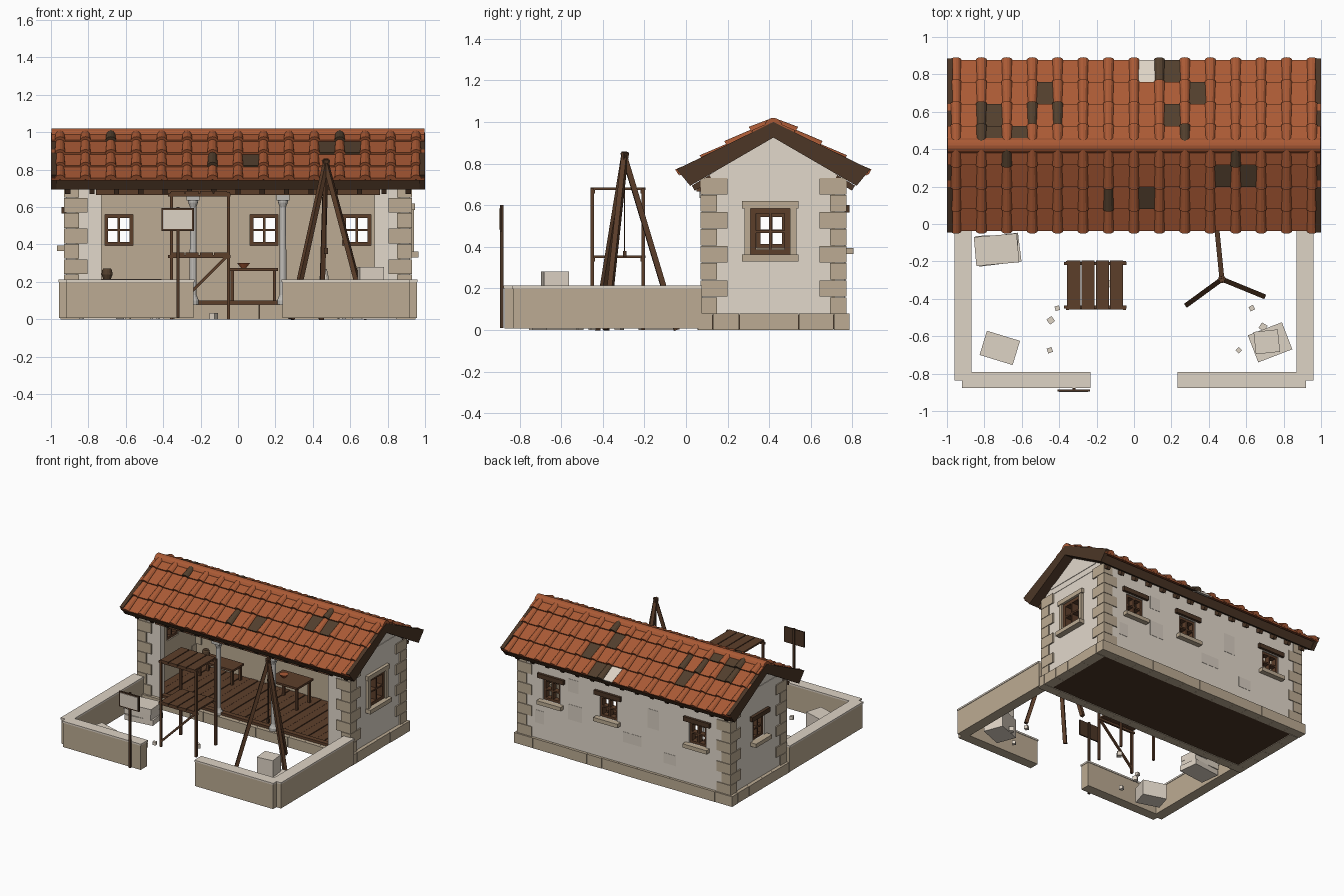
import bpy, bmesh, math, random
from mathutils import Matrix, Vector

if "Cube" in bpy.data.objects:
    bpy.data.objects.remove(bpy.data.objects["Cube"])

random.seed(4)

def lin(c):
    c /= 255
    return c / 12.92 if c < 0.04045 else ((c + 0.055) / 1.055) ** 2.4

COL = {"plaster": (226, 216, 203), "worn_plaster": (214, 205, 192), "tan_stone": (188, 171, 147),
       "pale_stone": (222, 211, 197), "column_grey": (190, 187, 182), "clay_tile": (170, 90, 53),
       "mossy_tile": (82, 63, 45), "wood": (92, 62, 42), "dark_wood": (76, 54, 38)}
MATS = {}
for n, c in COL.items():
    m = bpy.data.materials.new(n)
    m.diffuse_color = (*[lin(v) for v in c], 1)
    m.use_nodes = True
    m.node_tree.nodes["Principled BSDF"].inputs["Base Color"].default_value = m.diffuse_color
    MATS[n] = m

# ---- helpers: every part name + colour collects its pieces in one bmesh ----
PARTS = {}

def part(name, mat):
    return PARTS.setdefault((name, mat), bmesh.new())

def box(name, mat, x0, x1, y0, y1, z0, z1, rot=0):
    M = (Matrix.Translation(((x0 + x1) / 2, (y0 + y1) / 2, (z0 + z1) / 2)) @ Matrix.Rotation(math.radians(rot), 4, 'Z')
         @ Matrix.Diagonal((abs(x1 - x0), abs(y1 - y0), abs(z1 - z0), 1)))
    bmesh.ops.create_cube(part(name, mat), size=1, matrix=M)

def beam(name, mat, p, q, w):
    p, q = Vector(p), Vector(q)
    d = q - p
    M = Matrix.Translation((p + q) / 2) @ d.to_track_quat('Z', 'Y').to_matrix().to_4x4() @ Matrix.Diagonal((w, w, d.length, 1))
    bmesh.ops.create_cube(part(name, mat), size=1, matrix=M)

def loft(name, mat, a, b):
    """Closed solid between two matching outlines."""
    bm = part(name, mat)
    va, vb = [bm.verts.new(p) for p in a], [bm.verts.new(p) for p in b]
    n = len(a)
    fs = [bm.faces.new(va), bm.faces.new(vb[::-1])]
    fs += [bm.faces.new((va[i], vb[i], vb[(i + 1) % n], va[(i + 1) % n])) for i in range(n)]
    bmesh.ops.recalc_face_normals(bm, faces=fs)

def turned(name, mat, x, y, prof, seg=12):
    """Stack of frustums from (radius, z) points."""
    for (r0, z0), (r1, z1) in zip(prof, prof[1:]):
        ring = lambda r, z: [(x + r * math.cos(2 * math.pi * k / seg), y + r * math.sin(2 * math.pi * k / seg), z) for k in range(seg)]
        loft(name, mat, ring(r0, z0), ring(r1, z1))

def wall(name, axis, u0, u1, d0, dm, d1, holes, ztop=0.735):
    """Wall along x or y with window holes; tan lining d0..dm, plaster dm..d1."""
    def seg(a, b, z0, z1):
        for mat, e0, e1 in (("tan_stone", d0, dm), ("plaster", dm, d1)):
            if axis == 'x':
                box(name, mat, a, b, e0, e1, z0, z1)
            else:
                box(name, mat, e0, e1, a, b, z0, z1)
    u = u0
    for a, b, z0, z1 in holes:
        seg(u, a, 0.07, ztop)
        seg(a, b, 0.07, z0)
        seg(a, b, z1, ztop)
        u = b
    seg(u, u1, 0.07, ztop)

def window(axis, c, d0, d1, w, z0, z1, t):
    """Wooden frame and cross bars filling a hole."""
    bars = [(c - w, c - w + t, z0, z1), (c + w - t, c + w, z0, z1), (c - w, c + w, z0, z0 + t), (c - w, c + w, z1 - t, z1),
            (c - .006, c + .006, z0, z1), (c - w, c + w, (z0 + z1) / 2 - .006, (z0 + z1) / 2 + .006)]
    for a, b, e, f in bars:
        if axis == 'x':
            box("window_frame", "wood", a, b, d0, d1, e, f)
        else:
            box("window_frame", "wood", d0, d1, a, b, e, f)

# ---- walls and windows ----
WX = (-0.637, 0.14, 0.635)
wall("back_wall", 'x', -.92, .92, .70, .715, .765, [(c - .075, c + .075, .395, .56) for c in WX])
wall("left_wall", 'y', .08, .70, -.855, -.87, -.92, [(.34, .48, .395, .56)])
wall("right_wall", 'y', .08, .70, .855, .87, .92, [(.31, .50, .36, .585)])
for s in (-1, 1):
    box("front_wall", "plaster", s * .73, s * .87, .08, .13, .07, .735)
    loft("gable", "plaster", [(s * .87, .08, .725), (s * .87, .76, .725), (s * .87, .42, .94)],
         [(s * .923, .08, .725), (s * .923, .76, .725), (s * .923, .42, .94)])
    box("gable_band", "plaster", s * .92, s * .927, .17, .67, .77, .80)
for c in WX:
    window('x', c, .71, .755, .075, .395, .56, .018)
    box("window_lintel", "dark_wood", c - .115, c + .115, .75, .785, .565, .60)
    box("window_sill", "tan_stone", c - .105, c + .105, .75, .805, .365, .395)
window('y', .41, -.91, -.865, .07, .395, .56, .018)
box("window_lintel", "dark_wood", -.945, -.91, .30, .52, .565, .60)
box("window_sill", "tan_stone", -.968, -.91, .31, .51, .365, .395)
window('y', .405, .87, .925, .095, .36, .585, .026)
box("window_surround", "tan_stone", .91, .945, .27, .54, .585, .62)
box("window_surround", "tan_stone", .91, .965, .27, .54, .33, .362)
for a in (.28, .50):
    box("window_surround", "tan_stone", .91, .94, a, a + .03, .36, .585)
# worn plaster patches on the back wall
for x, z, w, h in ((-.30, .42, .10, .15), (-.15, .25, .16, .08), (.37, .30, .12, .12), (.40, .52, .09, .10), (-.45, .18, .11, .08), (.70, .2, .08, .1)):
    box("plaster_patch", "worn_plaster", x, x + w, .76, .767, z, z + h)

# ---- corner stones ----
for sx in (-1, 1):
    for front in (True, False):
        for i in range(8):
            lx, ly = (.125, .08) if i % 2 == 0 else (.08, .13)
            y0, y1 = (.07, .07 + ly) if front else (.772 - ly, .772)
            z = .078 + i * .082
            box("corner_stone", "tan_stone", sx * .93, sx * (.93 - lx), y0, y1, z, z + .079)

# ---- plinth blocks ----
def course(a, b):
    out = [a]
    while b - out[-1] > .24:
        out.append(out[-1] + random.uniform(.11, .17))
    return list(zip(out, out[1:] + [b]))

for y0, y1 in ((.055, .13), (.71, .787)):
    for a, b in course(-.95, .95):
        e = random.uniform(0, .004)
        box("plinth", "tan_stone", a, b - .001, y0 + e, y1 - e, 0, .08)
for s in (-1, 1):
    for a, b in course(.13, .71):
        box("plinth", "tan_stone", s * .87, s * (.95 - random.uniform(0, .004)), a, b - .001, 0, .08)

# ---- floor planks, porch beam, columns ----
box("floor_base", "dark_wood", -.88, .88, .12, .715, .005, .075)
for i in range(25):
    x = -.86 + i * .0688
    box("floor_plank", "wood", x, x + .064, .13, .70, .075, .088 + .003 * (i % 2))
box("porch_edge", "wood", -.73, .73, .09, .13, .08, .10)
box("porch_beam", "wood", -.76, .76, .05, .13, .665, .70)
box("porch_header", "plaster", -.74, .74, .08, .13, .70, .74)
for x in (-.24, .24):
    turned("column", "column_grey", x, .10, [(.032, .08), (.032, .10), (.024, .115), (.019, .13), (.017, .60), (.026, .625), (.026, .635)])
    box("column_capital", "column_grey", x - .035, x + .035, .065, .135, .635, .665)

# ---- roof deck, barge boards and rafters ----
def chevron(name, prof, x0, x1):
    for half in (prof[:2] + prof[4:], prof[1:5]):
        loft(name, "dark_wood", [(x0, y, z) for y, z in half], [(x1, y, z) for y, z in half])

low = [(.02, .693), (.42, .925), (.82, .693)]
chevron("roof_deck", low + [(.85, .745), (.42, .995), (-.01, .745)], -.97, .97)
for s in (-1, 1):
    chevron("barge_board", low + [(.885, .772), (.42, 1.0), (-.045, .772)], s * .97, s * 1.0)
for i in range(15):
    x = -.91 + i * .13
    for s in (-1, 1):
        beam("rafter_end", "dark_wood", (x, .42 + s * .385, .682), (x, .42 + s * .30, .732), .028)

# ---- roof tiles ----
A = math.atan(.58)
CA, SA = math.cos(A), math.sin(A)
ENDS = [0, .112, .248, .384, .52]
MOSS_RIB = {(1, 1, 0), (1, 1, 1), (1, 3, 1), (1, 4, 1), (1, 8, 3), (1, 9, 0), (-1, 2, 0), (-1, 6, 2), (-1, 11, 0)}
MOSS_PAN = {(1, 1, 1), (1, 1, 0), (1, 2, 0), (1, 3, 2), (1, 8, 3), (1, 8, 1), (1, 9, 2), (-1, 7, 2), (-1, 10, 1), (-1, 11, 1)}
for s in (-1, 1):
    P = lambda x, d, h: (x, .42 + s * (d * CA + h * SA), .995 - d * SA + h * CA)
    for r in range(4):
        d0, d1 = max(0, ENDS[r] - .015), ENDS[r + 1]
        for i in range(-1, 15):
            x = -.952 + .136 * i
            if i >= 0:
                arch = lambda d, rad, b: [P(x + rad * math.cos(math.pi * k / 6), d, b + rad * .95 * math.sin(math.pi * k / 6)) for k in range(7)]
                loft("cover_tile", "mossy_tile" if (s, i, r) in MOSS_RIB else "clay_tile", arch(d0, .024, .002), arch(d1, .030, .015))
            # the outermost pans are cut off at the gable edge
            xa, xb = max(x + .002, -.997), min(x + .134, .997)
            mat = "pale_stone" if (s, i, r) == (1, 7, 3) else "mossy_tile" if (s, i, r) in MOSS_PAN else "clay_tile"
            sec = lambda d, b: [P(xa, d, b - .014), P(xb, d, b - .014), P(xb, d, b), P(xa, d, b)]
            loft("pan_tile", mat, sec(d0, .010), sec(d1 - .004, .022))
ridge = lambda x: [(x, .42 + .042 * math.cos(math.pi * k / 8), .978 + .042 * math.sin(math.pi * k / 8)) for k in range(9)]
loft("ridge_cap", "clay_tile", ridge(-.997), ridge(.997))

# ---- yard wall with coping ----
for s in (-1, 1):
    for nm, mat, e, z0, z1 in (("yard_wall", "tan_stone", 0, .008, .20), ("wall_coping", "pale_stone", .004, .20, .213)):
        box(nm, mat, s * (.874 - e), s * (.956 + e), -.832 - e, .077, z0, z1)
        box(nm, mat, s * (.237 - e), s * (.916 + e), -.872 - e, -.794 + e, z0, z1)

# ---- sign ----
box("sign_post", "dark_wood", -.33, -.312, -.893, -.877, .01, .60)
box("sign_board", "dark_wood", -.410, -.236, -.895, -.885, .473, .594)
box("sign_face", "pale_stone", -.40, -.246, -.899, -.894, .483, .584)

# ---- scaffold ----
for x in (-.355, -.05):
    for y in (-.45, -.205):
        beam("scaffold_post", "wood", (x, y, 0), (x, y, .68), .017)
for z in (.672, .345):
    for y in (-.445, -.21):
        beam("scaffold_rail", "wood", (-.375, y, z - .008), (-.04, y, z - .008), .016)
    for i in range(4):
        x = -.357 + i * .0765
        box("scaffold_plank", "wood", x, x + .07, -.458, -.195, z, z + .013)
beam("scaffold_brace", "wood", (-.355, -.45, .04), (-.05, -.45, .345), .015)

# ---- hoist tripod ----
for foot in ((.285, -.43, 0), (.69, -.385, 0), (.445, -.045, 0)):
    top = Vector((.47, -.295, .83))
    beam("tripod_leg", "wood", foot, top + (top - Vector(foot)) * .03, .026)
beam("hoist_rope", "dark_wood", (.47, -.295, .83), (.47, -.295, .36), .006)
box("hoist_hook", "dark_wood", .460, .480, -.303, -.287, .35, .38)

# ---- cut stones and rubble ----
box("stone_slab", "pale_stone", -.84, -.61, -.215, -.06, 0, .042, 7)
box("stone_slab", "pale_stone", -.845, -.62, -.21, -.06, .042, .084, 2)
box("stone_slab", "pale_stone", -.85, -.62, -.215, -.06, .084, .126, 5)
box("stone_block", "pale_stone", -.81, -.625, -.73, -.595, 0, .12, -17)
box("stone_block", "pale_stone", .63, .825, -.71, -.555, 0, .15, 21)
box("stone_block", "pale_stone", .645, .775, -.69, -.57, .15, .28, 6)
for x, y in ((-.41, -.45), (-.445, -.515), (-.45, -.675), (.63, -.45), (.56, -.675), (.69, -.55), (-.13, -.32)):
    r = random.uniform(.012, .018)
    box("rubble", "pale_stone", x - r, x + r, y - r, y + r, 0, 2 * r, random.uniform(0, 60))

# ---- table, bench and pots inside ----
def table(name, x0, x1, y0, y1, h):
    box(name, "wood", x0, x1, y0, y1, h - .016, h)
    for x in (x0 + .02, x1 - .02):
        for y in (y0 + .02, y1 - .02):
            beam(name + "_leg", "wood", (x, y, .085), (x, y, h - .015), .018)

table("table", -.05, .215, .43, .63, .275)
table("bench", -.73, -.41, .52, .66, .215)
turned("bowl", "clay_tile", .03, .53, [(.014, .275), (.034, .30)])
turned("pot", "mossy_tile", -.70, .60, [(.02, .215), (.03, .24), (.026, .262), (.02, .272)])
turned("jug", "pale_stone", .46, .55, [(.025, .085), (.03, .17), (.022, .24), (.014, .27)])

# ---- make the objects ----
for (name, mat), bm in PARTS.items():
    me = bpy.data.meshes.new(name)
    bm.to_mesh(me)
    bm.free()
    me.materials.append(MATS[mat])
    bpy.context.scene.collection.objects.link(bpy.data.objects.new(name, me))
